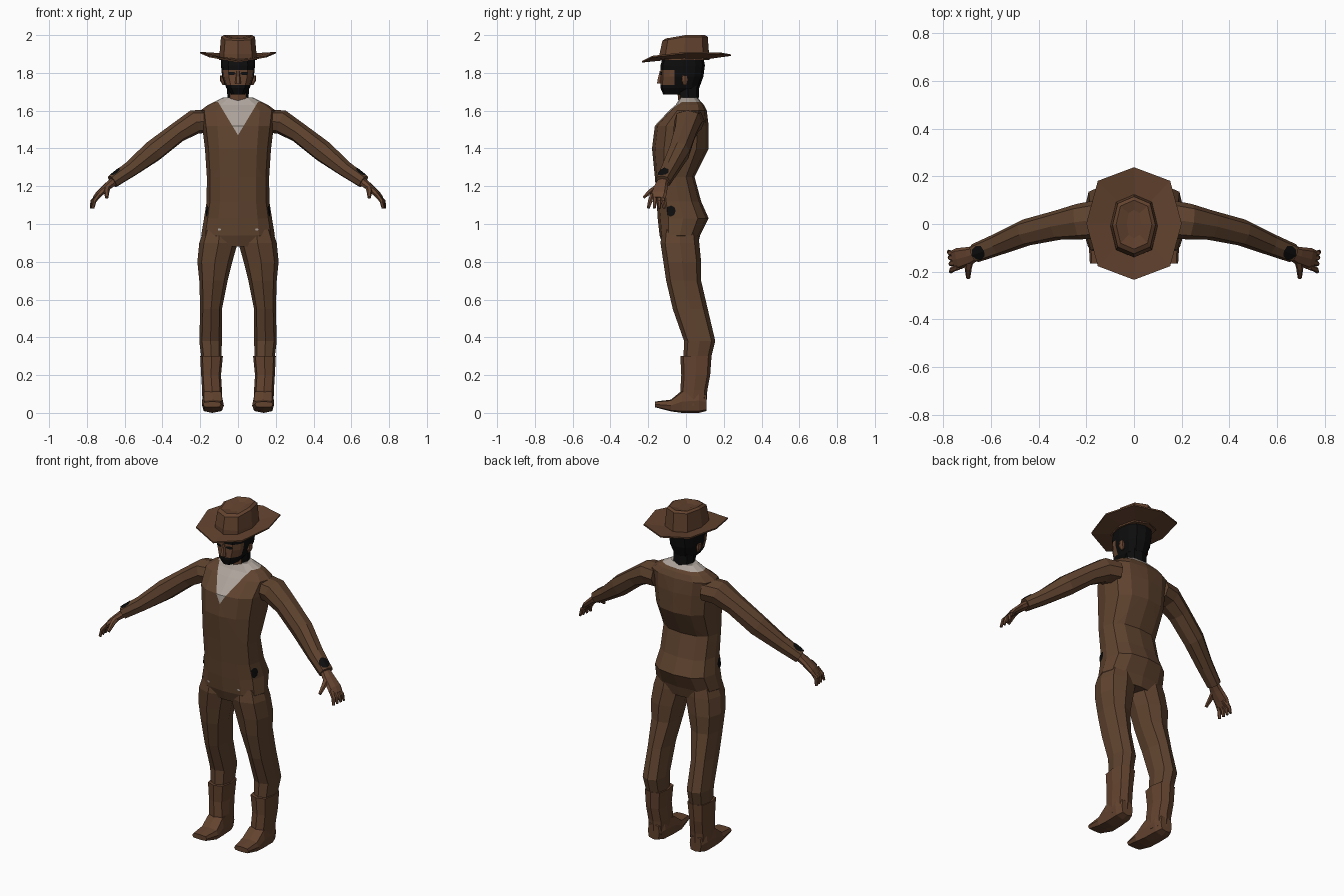
import bpy, bmesh, math
from mathutils import Vector

cube = bpy.data.objects.get("Cube")
if cube:
    bpy.data.objects.remove(cube)


def material(name, rgb):
    m = bpy.data.materials.new(name)
    m.use_nodes = True
    m.diffuse_color = (*rgb, 1)
    m.node_tree.nodes["Principled BSDF"].inputs["Base Color"].default_value = (*rgb, 1)
    return m


BROWN = material("brown cloth", (0.115, 0.056, 0.028))
LEATHER = material("brown leather", (0.125, 0.056, 0.028))
SKIN = material("tan skin", (0.14, 0.062, 0.032))
BLACK = material("black hair", (0.004, 0.004, 0.004))
SHIRT = material("pale shirt", (0.42, 0.37, 0.33))


def ring(center, u, v, n=8, power=0.8):
    """Boxy ellipse around center spanned by the half axes u and v."""
    c, u, v = Vector(center), Vector(u), Vector(v)
    bend = lambda t: math.copysign(abs(t) ** power, t) if abs(t) > 1e-6 else 0
    angles = [2 * math.pi * i / n for i in range(n)]
    return [c + u * bend(math.cos(a)) + v * bend(math.sin(a)) for a in angles]


def level(z, x0, x1, y0, y1, n=8, power=0.8):
    return ring(((x0 + x1) / 2, (y0 + y1) / 2, z), ((x1 - x0) / 2, 0, 0),
                (0, (y1 - y0) / 2, 0), n, power)


def loft(rings):
    bm = bmesh.new()
    rows = [[bm.verts.new(p) for p in r] for r in rings]
    n = len(rows[0])
    for a, b in zip(rows, rows[1:]):
        for i in range(n):
            j = (i + 1) % n
            bm.faces.new((a[i], a[j], b[j], b[i]))
    bm.faces.new(rows[0])
    bm.faces.new(rows[-1])
    bmesh.ops.recalc_face_normals(bm, faces=bm.faces[:])
    return bm


def cut(bm, point, normal):
    geom = bm.verts[:] + bm.edges[:] + bm.faces[:]
    bmesh.ops.bisect_plane(bm, geom=geom, plane_co=point, plane_no=normal)


def finish(name, bm, mats, mirror=False, rule=None):
    if rule:
        for f in bm.faces:
            f.material_index = rule(f.calc_center_median())
    me = bpy.data.meshes.new(name)
    bm.to_mesh(me)
    bm.free()
    for m in mats:
        me.materials.append(m)
    ob = bpy.data.objects.new(name, me)
    bpy.context.scene.collection.objects.link(ob)
    if mirror:
        mod = ob.modifiers.new("Mirror", "MIRROR")
        mod.use_clip = False
        mod.use_mirror_merge = False
    return ob


def tube(points, n=8):
    """Rings square to a path of (x, y, z, half width, half height)."""
    rings = []
    for i, p in enumerate(points):
        a, b = points[max(i - 1, 0)], points[min(i + 1, len(points) - 1)]
        d = (Vector(b[:3]) - Vector(a[:3])).normalized()
        side = d.cross(Vector((0, 0, 1))).normalized()
        rings.append(ring(p[:3], side * p[3], side.cross(d) * p[4], n))
    return loft(rings)


def patch(name, center, u, v, mat, target):
    """Thin painted plate that hugs a target surface on both sides."""
    bm = bmesh.new()
    outer = [bm.verts.new(p) for p in ring(center, u, v, 8, 1)]
    mid = bm.verts.new(center)
    for i in range(8):
        bm.faces.new((mid, outer[i], outer[(i + 1) % 8]))
    ob = finish(name, bm, [mat], True)
    wrap = ob.modifiers.new("Hug", "SHRINKWRAP")
    wrap.target = target
    wrap.wrap_mode = "ABOVE_SURFACE"
    wrap.offset = 0.004


# Torso with the open shirt collar cut into the chest
body = [(0.88, 0.15, -0.12, 0.06), (0.94, 0.195, -0.14, 0.075), (1.03, 0.18, -0.15, 0.12),
        (1.12, 0.166, -0.155, 0.08), (1.25, 0.165, -0.165, 0.045), (1.4, 0.175, -0.18, 0.12),
        (1.52, 0.19, -0.165, 0.12), (1.6, 0.2, -0.09, 0.11), (1.63, 0.16, -0.055, 0.095),
        (1.67, 0.08, -0.03, 0.06)]
bm = loft([level(z, -w, w, f, b, 12) for z, w, f, b in body])
tip, slope = 1.47, 0.6
for s in (-1, 1):
    cut(bm, (0, 0, tip), (s, 0, -slope))
cut(bm, (0, 0, 1.645), (0, 0, 1))
in_shirt = lambda c: c.z > 1.645 or (c.y < 0 and abs(c.x) < slope * (c.z - tip))
torso = finish("torso", bm, [BROWN, SHIRT], rule=lambda c: int(in_shirt(c)))

# Legs and boots
leg = [(0.97, 0.01, 0.182, -0.125, 0.06), (0.9, 0.002, 0.205, -0.135, 0.07),
       (0.8, 0.03, 0.215, -0.12, 0.08), (0.7, 0.055, 0.205, -0.105, 0.08),
       (0.55, 0.085, 0.2, -0.07, 0.115), (0.38, 0.085, 0.205, -0.01, 0.155),
       (0.26, 0.09, 0.19, -0.015, 0.125)]
finish("legs", loft([level(*r) for r in leg]), [BROWN], True)
shaft = [(0.3, 0.08, 0.2, -0.03, 0.135), (0.2, 0.09, 0.195, -0.025, 0.128),
         (0.12, 0.085, 0.19, -0.03, 0.113), (0.04, 0.085, 0.188, -0.03, 0.108)]
finish("boot_shafts", loft([level(*r, power=0.65) for r in shaft]), [LEATHER], True)
foot = [(0.108, 0.1, 0.175, 0.01, 0.1), (0.07, 0.085, 0.19, 0, 0.13),
        (-0.02, 0.08, 0.19, 0, 0.12), (-0.08, 0.075, 0.19, 0.008, 0.07),
        (-0.165, 0.09, 0.185, 0.03, 0.06)]
bm = loft([ring(((x0 + x1) / 2, y, (z0 + z1) / 2), ((x1 - x0) / 2, 0, 0),
                (0, 0, (z1 - z0) / 2), 8, 0.5) for y, x0, x1, z0, z1 in foot])
finish("boot_feet", bm, [LEATHER], True)

# Sleeves
sleeve = [(0.15, 0.02, 1.545, 0.08, 0.06), (0.23, 0.01, 1.54, 0.075, 0.065),
          (0.32, -0.005, 1.485, 0.062, 0.054), (0.45, -0.035, 1.385, 0.056, 0.058),
          (0.57, -0.085, 1.29, 0.046, 0.043), (0.665, -0.122, 1.225, 0.04, 0.036)]
arms = finish("arms", tube(sleeve), [BROWN], True)

# Hands
palm = [(0.645, -0.115, 1.235, 0.026, 0.024), (0.69, -0.133, 1.2, 0.038, 0.02),
        (0.735, -0.145, 1.16, 0.045, 0.016), (0.755, -0.15, 1.135, 0.04, 0.012)]
finish("palms", tube(palm), [SKIN], True)
for i, y in enumerate((-0.2, -0.168, -0.14, -0.115)):
    root = 0.6 * y - 0.06
    x = 0.768 + 0.003 * i
    path = [(0.735, root, 1.155, 0.012, 0.012), (x - 0.006, (root + y) / 2, 1.12, 0.012, 0.011),
            (x, y, 1.083, 0.008, 0.007)]
    finish("fingers_%d" % (i + 1), tube(path, 6), [SKIN], True)
thumb = [(0.685, -0.14, 1.205, 0.016, 0.014), (0.695, -0.185, 1.175, 0.015, 0.013),
         (0.695, -0.225, 1.14, 0.009, 0.008)]
finish("thumbs", tube(thumb, 6), [SKIN], True)

# Neck and head: hair at the back, brow on top, beard below
neck = [(1.6, -0.055, 0.055, -0.035, 0.065), (1.74, -0.058, 0.058, -0.05, 0.07)]
bm = loft([level(*r) for r in neck])
finish("neck", bm, [SKIN, BLACK], rule=lambda c: int(c.y > -0.03))
skull = [(1.685, 0.035, -0.12, 0.02), (1.72, 0.062, -0.135, 0.07), (1.78, 0.084, -0.135, 0.092),
         (1.84, 0.09, -0.135, 0.1), (1.89, 0.088, -0.12, 0.09)]
bm = loft([level(z, -w, w, f, b, 12) for z, w, f, b in skull])
cut(bm, (0, -0.06, 0), (0, 1, 0))
for z in (1.735, 1.815):
    cut(bm, (0, 0, z), (0, 0, 1))
head = finish("head", bm, [SKIN, BLACK],
              rule=lambda c: int(c.y > -0.06 or not 1.735 < c.z < 1.815))
nose = [(1.745, -0.016, 0.016, -0.155, -0.12), (1.76, -0.014, 0.014, -0.153, -0.12),
        (1.81, -0.008, 0.008, -0.14, -0.12)]
finish("nose", loft([level(*r, n=6) for r in nose]), [SKIN])
ear = [(1.735, 0.07, 0.082, -0.015, 0.005), (1.76, 0.07, 0.095, -0.025, 0.012),
       (1.785, 0.07, 0.095, -0.02, 0.01)]
finish("ears", loft([level(*r, n=6) for r in ear]), [SKIN], True)

# Painted details
patch("eyes", (0.036, -0.14, 1.797), (0.022, 0, 0), (0, 0, 0.009), BLACK, head)
patch("wrist_patches", (0.65, -0.12, 1.275), (0.026, -0.01, -0.018), (0.01, 0.028, 0), BLACK, arms)
patch("hip_patches", (0.18, -0.085, 1.07), (0, 0.028, 0), (0, 0, 0.03), BLACK, torso)
patch("pocket_marks", (0.1, -0.15, 0.97), (0.009, 0, 0), (0, 0, 0.006), SHIRT, torso)


# Hat: curled brim and tapered, creased crown
def brim_ring(rx, ry, drop):
    pts = ring((0, 0.002, 0), (rx, 0, 0), (0, ry, 0))
    for p in pts:
        p.z = 1.872 + 0.035 * (p.x / 0.2) ** 2 + 0.06 * p.y * (p.y / 0.24) ** 2 - drop
        p.z += 0.008 * max(0, p.y / 0.24)
    return pts


bm = loft([brim_ring(0.09, 0.12, 0.004), brim_ring(0.2, 0.236, 0.004),
           brim_ring(0.2, 0.236, -0.004), brim_ring(0.09, 0.12, -0.004)])
finish("hat_brim", bm, [LEATHER])
crown = [level(1.868, -0.1, 0.1, -0.14, 0.125), level(1.9, -0.098, 0.098, -0.14, 0.122),
         level(1.985, -0.09, 0.09, -0.125, 0.115), level(1.994, -0.075, 0.075, -0.105, 0.1),
         level(1.982, -0.03, 0.03, -0.06, 0.06)]
for r in crown[2:]:
    for p in r:
        p.z += 0.006 if p.y > -0.03 else 0.15 * (p.y + 0.03)
finish("hat_crown", loft(crown), [LEATHER])
